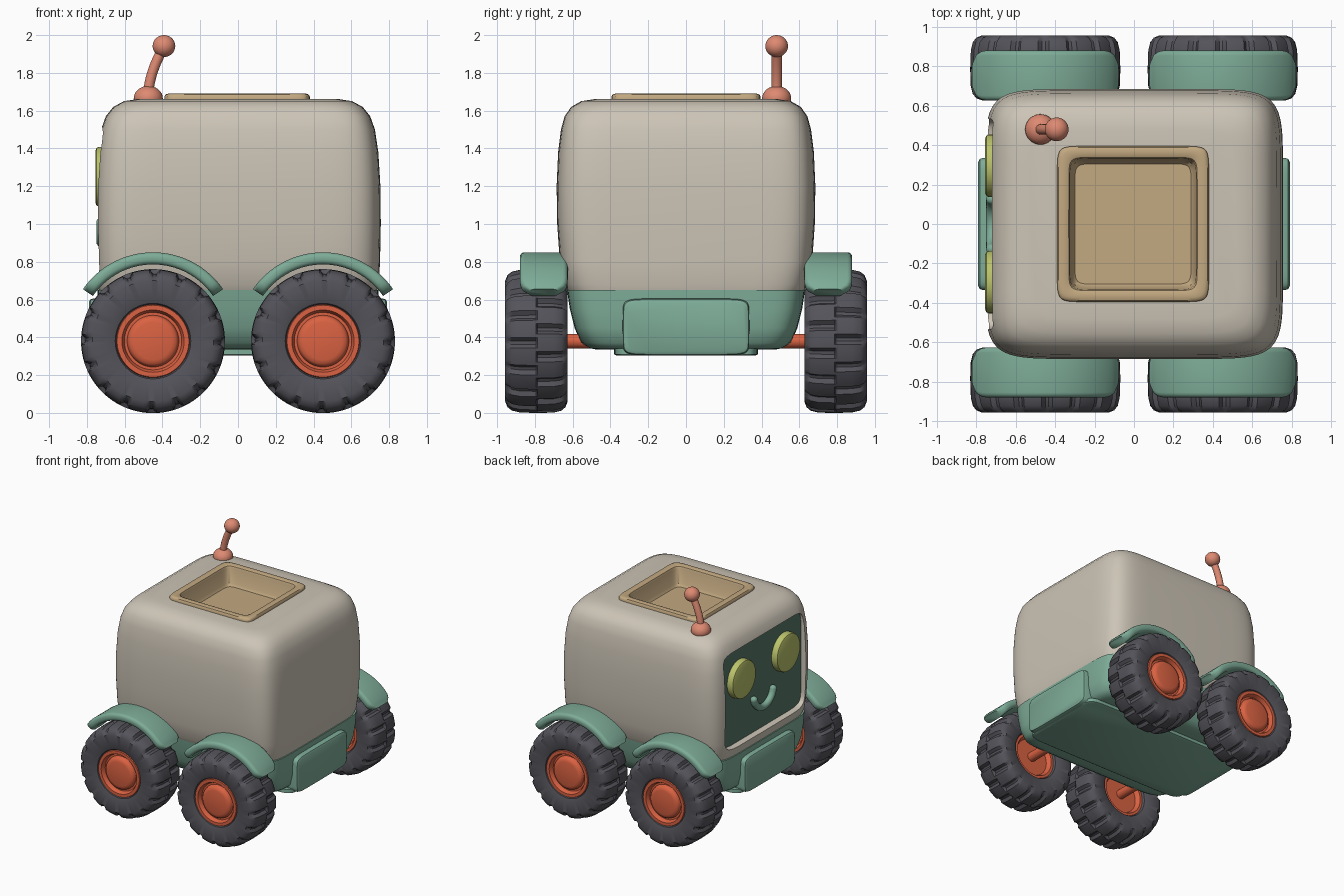
import bpy, bmesh, math
from mathutils import Vector, Matrix

if "Cube" in bpy.data.objects:
    bpy.data.objects.remove(bpy.data.objects["Cube"])


def mat(name, r, g, b):
    m = bpy.data.materials.new(name)
    lin = [((c / 255 + 0.055) / 1.055) ** 2.4 for c in (r, g, b)]
    m.diffuse_color = (*lin, 1)
    m.use_nodes = True
    m.node_tree.nodes["Principled BSDF"].inputs["Base Color"].default_value = m.diffuse_color
    return m


BEIGE = mat("warm_grey", 204, 196, 182)
GREEN = mat("sage_green", 126, 172, 152)
DARK = mat("deep_green", 86, 118, 104)
TYRE = mat("charcoal", 84, 83, 90)
ORANGE = mat("orange", 218, 98, 66)
SALMON = mat("salmon", 222, 138, 114)
TAN = mat("tan", 194, 168, 128)
LIME = mat("lime", 186, 194, 106)


def finish(name, bm, material, angle=40, loc=(0, 0, 0), rot=(0, 0, 0)):
    bmesh.ops.recalc_face_normals(bm, faces=bm.faces)
    me = bpy.data.meshes.new(name)
    bm.to_mesh(me)
    bm.free()
    me.materials.append(material)
    ob = bpy.data.objects.new(name, me)
    bpy.context.collection.objects.link(ob)
    ob.location, ob.rotation_euler = loc, rot
    if angle:
        smooth(ob, angle)
    return ob


def smooth(ob, angle=40):
    bpy.ops.object.select_all(action='DESELECT')
    ob.select_set(True)
    bpy.context.view_layer.objects.active = ob
    bpy.ops.object.shade_smooth_by_angle(angle=math.radians(angle))


def skin(bm, rings, closed=True, caps=True):
    """Bridge rings of points; cap both ends."""
    vs = [[bm.verts.new(p) for p in r] for r in rings]
    n = len(vs[0])
    for a, b in zip(vs, vs[1:]):
        for i in range(n):
            j = (i + 1) % n
            bm.faces.new((a[i], a[j], b[j], b[i]))
    if caps:
        bm.faces.new(vs[0])
        bm.faces.new(vs[-1])


def squircle(hx, hy, z, n, count=64):
    pts = []
    for i in range(count):
        t = 2 * math.pi * i / count
        c, s = math.cos(t), math.sin(t)
        pts.append((hx * math.copysign(abs(c) ** (2 / n), c),
                    hy * math.copysign(abs(s) ** (2 / n), s), z))
    return pts


def loft(name, levels, n, material, **kw):
    """Stack of rounded rectangles, levels are (z, half x, half y)."""
    bm = bmesh.new()
    skin(bm, [squircle(hx, hy, z, n) for z, hx, hy in levels])
    return finish(name, bm, material, **kw)


def lathe(name, profile, material, seg=64, groove=None, closed=False, **kw):
    """Spin (radius, y) points about the y axis."""
    bm = bmesh.new()
    rings = []
    for r, y in profile:
        ring = []
        for i in range(seg):
            t = 2 * math.pi * i / seg
            q = r - (groove(i, r, y) if groove else 0)
            ring.append((q * math.cos(t), y, q * math.sin(t)))
        rings.append(ring)
    skin(bm, rings, caps=not closed)
    return finish(name, bm, material, **kw)


def tube(name, points, radius, material, sides=16):
    """Round tube through a path."""
    bm = bmesh.new()
    pts = [Vector(p) for p in points]
    rings = []
    for i, p in enumerate(pts):
        d = (pts[min(i + 1, len(pts) - 1)] - pts[max(i - 1, 0)]).normalized()
        u = d.orthogonal() if i == 0 else (u - d * u.dot(d))
        u.normalize()
        v = d.cross(u)
        rings.append([p + radius * (u * math.cos(a) + v * math.sin(a))
                      for a in (2 * math.pi * k / sides for k in range(sides))])
    skin(bm, rings)
    return finish(name, bm, material)


def ball(name, loc, scale, material):
    bm = bmesh.new()
    bmesh.ops.create_uvsphere(bm, u_segments=32, v_segments=16, radius=1,
                              matrix=Matrix.Diagonal((*scale, 1)))
    return finish(name, bm, material, angle=60, loc=loc)


def cut(ob, cutter):
    cutter.hide_render = True
    md = ob.modifiers.new("cut", 'BOOLEAN')
    md.operation, md.solver, md.object = 'DIFFERENCE', 'EXACT', cutter
    bpy.context.view_layer.objects.active = ob
    bpy.ops.object.modifier_apply(modifier=md.name)
    bpy.data.objects.remove(cutter)


# body shell with hatch hole and face recess
body = loft("body", [(.64, .735, .625), (.68, .745, .645), (.8, .752, .668), (1.0, .756, .682),
                     (1.2, .754, .685), (1.38, .743, .677), (1.5, .725, .662), (1.57, .70, .643),
                     (1.62, .66, .608), (1.65, .605, .555), (1.662, .53, .48)], 8, BEIGE, angle=0)
cut(body, loft("hatch_cutter", [(1.5, .36, .365), (1.9, .36, .365)], 14, BEIGE, angle=0))
FACE = dict(loc=(0, 0, 1.115), rot=(0, -math.pi / 2, 0))
cut(body, loft("face_cutter", [(.695, .395, .53), (.95, .42, .555)], 12, BEIGE, angle=0, **FACE))
smooth(body, 35)

# face plate, eyes and smile on the -x side
loft("face_panel", [(.692, .393, .528), (.70, .393, .528)], 12, DARK, **FACE)
for s in (-1, 1):
    lathe("eye", [(.158, -.06), (.158, .02), (.152, .032), (.138, .038)], LIME, seg=48,
          loc=(-.717, s * .295, 1.25), rot=(0, 0, math.pi / 2))
arc = [math.radians(192 + 156 * i / 16) for i in range(17)]
tube("smile", [(-.722, .13 * math.cos(a), 1.035 + .13 * math.sin(a)) for a in arc], .028, GREEN)
for s in (-1, 1):
    ball("smile_end", (-.722, s * .13 * math.cos(arc[0]), 1.035 + .13 * math.sin(arc[0])),
         (.028,) * 3, GREEN)

# hatch tray on the roof
loft("hatch_tray", [(1.48, .37, .375), (1.655, .385, .395), (1.675, .385, .395), (1.686, .378, .388),
                    (1.69, .365, .375), (1.69, .34, .352), (1.684, .326, .338), (1.67, .32, .332),
                    (1.55, .31, .322), (1.53, .295, .305)], 14, TAN, loc=(-.005, 0, 0))

# antenna
ball("antenna_base", (-.475, .48, 1.665), (.077, .077, .066), SALMON)
stem = []
for i in range(13):
    t = i / 12
    stem.append((-.475 + .085 * t ** 1.8, .48, 1.68 + .26 * t))
tube("antenna_stem", stem, .027, SALMON)
ball("antenna_tip", (-.392, .48, 1.942), (.06, .06, .058), SALMON)

# chassis, skid plate and bumpers
loft("chassis", [(.335, .66, .47), (.342, .69, .51), (.37, .72, .555), (.45, .74, .59),
                 (.55, .745, .615), (.65, .745, .63)], 9, GREEN)
loft("skid_plate", [(.303, .74, .365), (.31, .752, .38), (.34, .752, .38)], 14, GREEN)
for s in (-1, 1):
    loft("bumper", [(-.1, .15, .335), (.015, .15, .335), (.03, .145, .33), (.038, .13, .315)], 9, GREEN,
         loc=(s * .752, 0, .455), rot=(0, s * math.pi / 2, 0))


# wheels: staggered lugs, rim and hub
def lug(i, r, y):
    if r < .34:
        return 0
    return .022 if (i + (4 if y < .79 else 0)) % 8 < 2 else 0


tyre_profile = [(.188, .68), (.20, .65), (.23, .637), (.32, .627), (.35, .638), (.368, .66),
                (.378, .70), (.381, .785), (.381, .795), (.378, .88), (.368, .922), (.35, .945),
                (.32, .957), (.23, .95), (.20, .94), (.188, .92), (.188, .68)]
hub_profile = [(.005, .70), (.15, .70), (.17, .665), (.19, .665), (.195, .70), (.195, .925), (.19, .94),
               (.165, .94), (.157, .925), (.152, .905), (.137, .905), (.132, .925), (.122, .937),
               (.10, .943), (.005, .945)]
for x in (-.45, .45):
    lathe("axle", [(.038, -.72), (.038, .72)], ORANGE, seg=24, loc=(x, 0, .38))
    for side in (0, 1):
        place = dict(loc=(x, 0, .38), rot=(0, 0, math.pi * side))
        lathe("tyre", tyre_profile, TYRE, seg=128, groove=lug, closed=True, **place)
        lathe("wheel_hub", hub_profile, ORANGE, **place)

        # fender: rounded section swept over the wheel
        bm = bmesh.new()
        rings = []
        for k in range(33):
            u = -1 + k / 16
            a = math.radians(90 + 55.5 * u)
            e = max(0, (abs(u) - .8) / .2)
            w = .127 - .05 * (1 - math.sqrt(max(0, 1 - e * e)))
            ring = []
            for sy, sr in ((1, 1), (-1, 1), (-1, -1), (1, -1)):
                for j in range(5):
                    b = math.radians({(1, 1): 0, (-1, 1): 90, (-1, -1): 180, (1, -1): 270}[sy, sr] + j * 22.5)
                    y = .753 + sy * (w - .026) + .026 * math.cos(b)
                    r = .418 + sr * .006 + .026 * math.sin(b)
                    ring.append((r * math.cos(a), y, r * math.sin(a)))
            rings.append(ring)
        skin(bm, rings)
        finish("fender", bm, GREEN, loc=(x, 0, .40), rot=(0, 0, math.pi * side))
